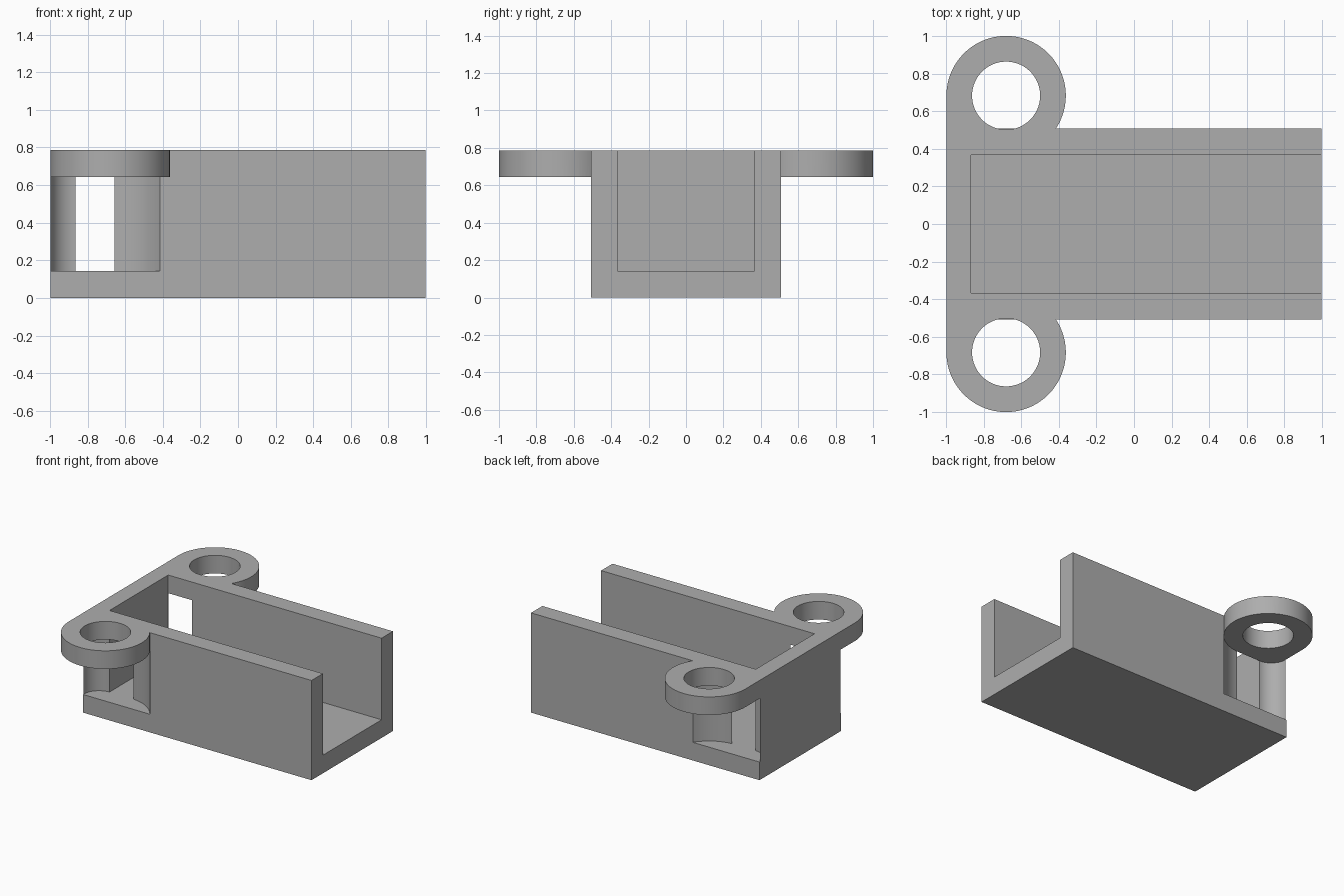
import bpy, bmesh
from math import cos, sin, radians, pi
from mathutils import Matrix

cube = bpy.data.objects.get("Cube")
if cube:
    bpy.data.objects.remove(cube, do_unlink=True)

# Main dimensions
X0, X1, HALF_W, HEIGHT = -0.9975, 0.9975, 0.508, 0.787
WALL = 0.143
EAR_X, EAR_Y, EAR_R, EAR_HOLE_R = -0.68, 0.6825, 0.3175, 0.181
EAR_Z = HEIGHT - WALL
INNER_X, INNER_W = -0.866, 0.366

grey = bpy.data.materials.new("plain_grey")
grey.use_nodes = True
colour = (0.42, 0.42, 0.42, 1)
grey.diffuse_color = colour
grey.node_tree.nodes["Principled BSDF"].inputs["Base Color"].default_value = colour


def arc(cx, cy, r, start, end, n):
    angles = [radians(start + (end - start) * i / n) for i in range(n + 1)]
    return [(cx + r * cos(a), cy + r * sin(a)) for a in angles]


def mirror_y(points):
    return [(x, -y) for x, y in reversed(points)]


def rectangle(xa, xb, ya, yb):
    return [(xa, ya), (xb, ya), (xb, yb), (xa, yb)]


def prism(name, points, z0, z1, matrix=None):
    """Extrude a flat outline from z0 to z1."""
    bm = bmesh.new()
    face = bm.faces.new([bm.verts.new((x, y, z0)) for x, y in points])
    top = bmesh.ops.extrude_face_region(bm, geom=[face])["geom"]
    verts = [v for v in top if isinstance(v, bmesh.types.BMVert)]
    bmesh.ops.translate(bm, verts=verts, vec=(0, 0, z1 - z0))
    if matrix:
        bm.transform(matrix)
    bmesh.ops.recalc_face_normals(bm, faces=bm.faces)
    mesh = bpy.data.meshes.new(name)
    bm.to_mesh(mesh)
    bm.free()
    mesh.materials.append(grey)
    obj = bpy.data.objects.new(name, mesh)
    bpy.context.collection.objects.link(obj)
    return obj


def combine(target, tool, operation):
    """Apply a boolean and discard the tool."""
    tool.hide_render = True
    mod = target.modifiers.new("boolean", "BOOLEAN")
    mod.operation = operation
    mod.solver = "EXACT"
    mod.object = tool
    bpy.context.view_layer.objects.active = target
    bpy.ops.object.modifier_apply(modifier=mod.name)
    bpy.data.objects.remove(tool, do_unlink=True)


# Block with a top plate that carries both ears
bracket = prism("channel_bracket", rectangle(X0, X1, -HALF_W, HALF_W), 0, HEIGHT)
ear = arc(EAR_X, EAR_Y, EAR_R, -42, 180, 60)
combine(bracket, prism("ear_plate", ear + mirror_y(ear), EAR_Z, HEIGHT), "UNION")

# Open channel
channel = rectangle(INNER_X, X1 + 0.2, -INNER_W, INNER_W)
combine(bracket, prism("channel_cutter", channel, WALL, HEIGHT + 0.2), "DIFFERENCE")

# Curved relief pockets under the ears, open into the channel
corner_r = INNER_X + 0.002 - X0
relief = arc(EAR_X, EAR_Y, EAR_R, 0, -90, 24)
relief += [(EAR_X, INNER_W - 0.02), (INNER_X + 0.002, INNER_W - 0.02)]
relief += arc(INNER_X + 0.002, INNER_W + corner_r, corner_r, -90, -180, 16)
relief += [(X0 - 0.1, INNER_W + corner_r), (X0 - 0.1, 1.1), (EAR_X + EAR_R, 1.1)]
for outline in (relief, mirror_y(relief)):
    combine(bracket, prism("relief_cutter", outline, WALL, EAR_Z), "DIFFERENCE")

# Vertical ear holes
for side in (-1, 1):
    hole = arc(EAR_X, side * EAR_Y, EAR_HOLE_R, 0, 354, 59)
    combine(bracket, prism("ear_hole_cutter", hole, EAR_Z - 0.1, HEIGHT + 0.1), "DIFFERENCE")

# Round hole through the end wall
turn = Matrix.Translation((X0, 0, 0.545)) @ Matrix.Rotation(pi / 2, 4, "Y")
combine(bracket, prism("end_hole_cutter", arc(0, 0, 0.116, 0, 352.5, 47),
                       -0.1, 0.25, turn), "DIFFERENCE")

# Smooth curved walls, keep edges crisp
bpy.ops.object.select_all(action="DESELECT")
bracket.select_set(True)
bpy.context.view_layer.objects.active = bracket
bpy.ops.object.shade_smooth_by_angle(angle=radians(25))
